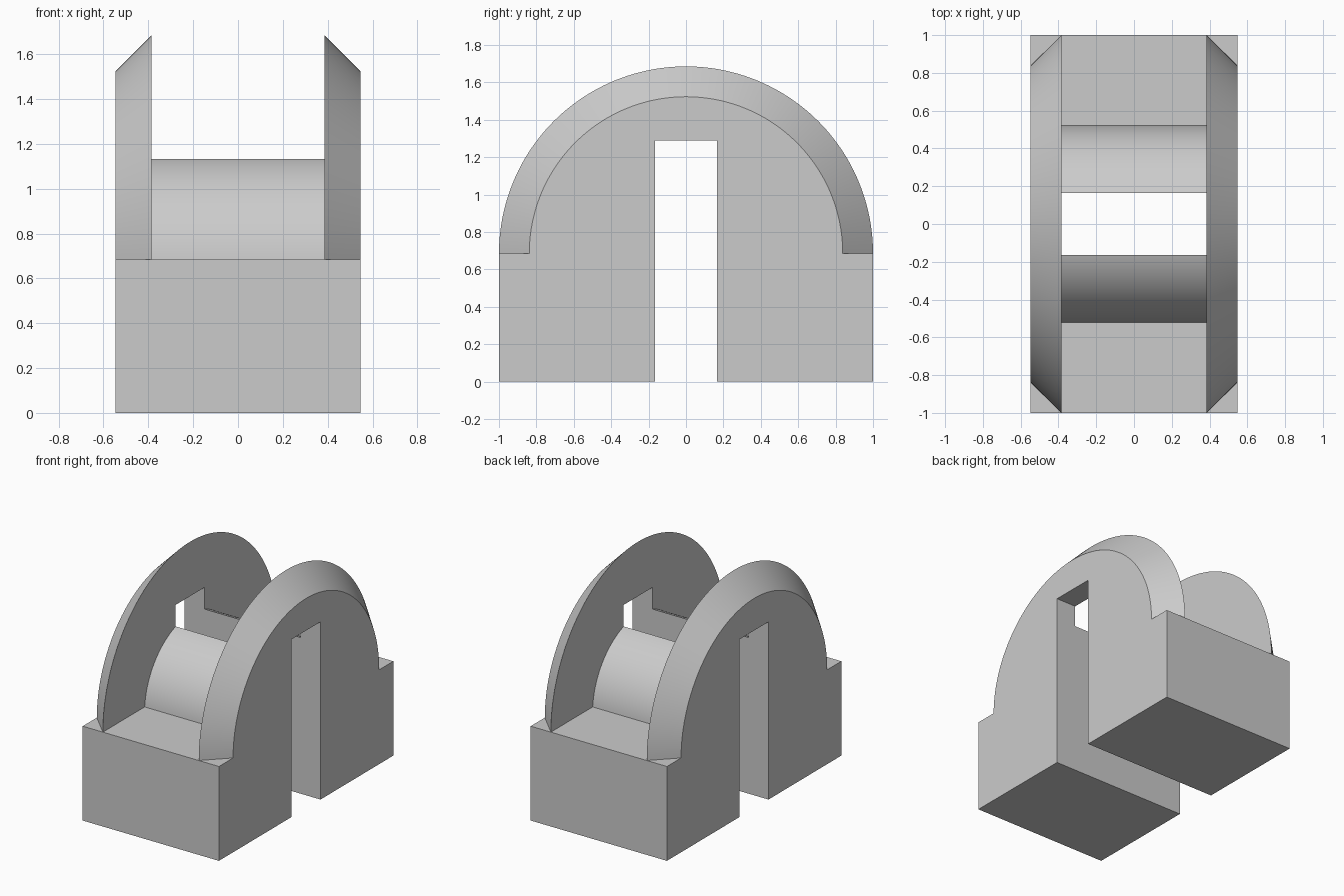
import bpy
import bmesh
from math import sin, cos, pi, asin, acos

if "Cube" in bpy.data.objects:
    bpy.data.objects.remove(bpy.data.objects["Cube"], do_unlink=True)

HALF_WIDTH = 0.547   # outer faces in x
INNER = 0.385        # inner faces of the side arches
DECK = 0.685         # height of the block tops
SLOT = 0.165         # half width of the central slot
SLOT_TOP = 1.29
DRUM_R, DRUM_Z = 0.523, 0.637

grey = bpy.data.materials.new("plain grey")
grey.use_nodes = True
colour = (0.6, 0.6, 0.6, 1.0)
grey.diffuse_color = colour
grey.node_tree.nodes["Principled BSDF"].inputs["Base Color"].default_value = colour


def arc(radius, z, start, end, steps):
    """Points (y, z) on a circular arc."""
    angles = [start + (end - start) * i / steps for i in range(steps + 1)]
    return [(radius * cos(a), z + radius * sin(a)) for a in angles]


def loft(name, profile_a, xa, profile_b, xb):
    """Solid between two matching (y, z) profiles at xa and xb."""
    bm = bmesh.new()
    a = [bm.verts.new((xa, y, z)) for y, z in profile_a]
    b = [bm.verts.new((xb, y, z)) for y, z in profile_b]
    bm.faces.new(a)
    bm.faces.new(b[::-1])
    for i in range(len(a)):
        j = (i + 1) % len(a)
        bm.faces.new((a[j], a[i], b[i], b[j]))
    bmesh.ops.recalc_face_normals(bm, faces=bm.faces[:])
    mesh = bpy.data.meshes.new(name)
    bm.to_mesh(mesh)
    bm.free()
    mesh.materials.append(grey)
    obj = bpy.data.objects.new(name, mesh)
    bpy.context.collection.objects.link(obj)
    bpy.ops.object.select_all(action='DESELECT')
    obj.select_set(True)
    bpy.context.view_layer.objects.active = obj
    bpy.ops.object.shade_smooth_by_angle(angle=pi / 6)
    return obj


# Front and back blocks, with the split drum between the arches
for side, label in ((-1, "front"), (1, "back")):
    block = [(SLOT, 0), (1, 0), (1, DECK), (SLOT, DECK)]
    block = [(side * y, z) for y, z in block]
    loft(label + "_block", block, -HALF_WIDTH, block, HALF_WIDTH)

    drum = arc(DRUM_R, DRUM_Z, asin((DECK - DRUM_Z) / DRUM_R),
               acos(SLOT / DRUM_R), 32) + [(SLOT, DECK)]
    drum = [(side * y, z) for y, z in drum]
    loft(label + "_drum_half", drum, -INNER, drum, INNER)

# Bevelled side arches, notched by the slot
notch = [(-SLOT, DECK), (-SLOT, SLOT_TOP), (SLOT, SLOT_TOP), (SLOT, DECK)]
for side, label in ((-1, "right"), (1, "left")):
    inner = arc(1.0, DECK, 0, pi, 96) + notch
    outer = arc(0.838, DECK, 0, pi, 96) + notch
    loft(label + "_arch", inner, side * INNER, outer, side * HALF_WIDTH)
